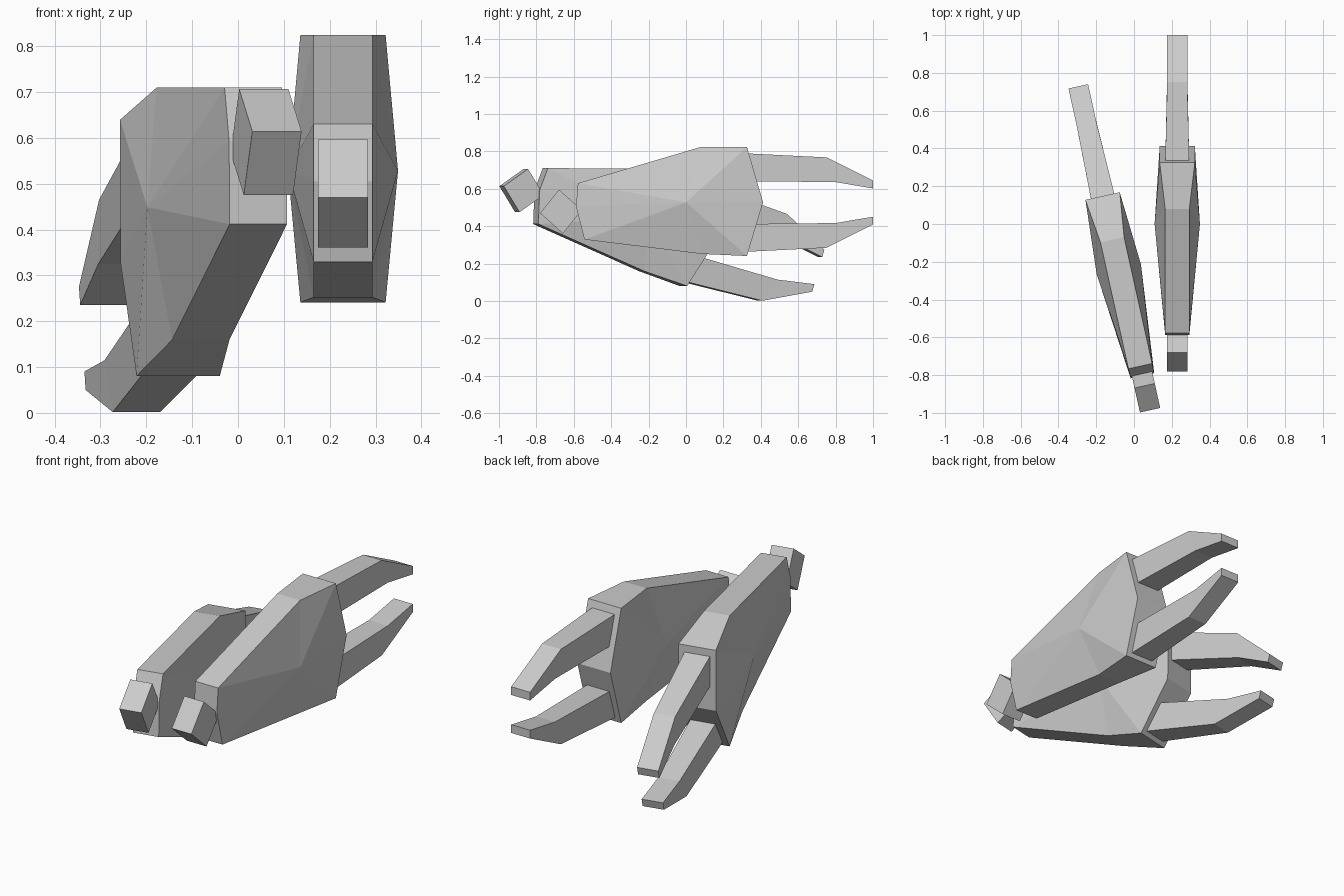
import bpy, bmesh
from math import radians
from mathutils import Matrix, Vector

if "Cube" in bpy.data.objects:
    bpy.data.objects.remove(bpy.data.objects["Cube"])


def slab(name, profile, matrix, faces=None, bulge=None):
    """Symmetric solid from (y, z, half width) points; sides are a fan to the bulge or given faces."""
    bm = bmesh.new()
    sides = [[bm.verts.new((s * h, y, z)) for y, z, h in profile] for s in (-1, 1)]
    n = len(profile)
    for i in range(n):
        j = (i + 1) % n
        bm.faces.new((sides[0][i], sides[0][j], sides[1][j], sides[1][i]))
    for s, ring in zip((-1, 1), sides):
        if bulge:
            y, z, h = bulge
            centre = bm.verts.new((s * h, y, z))
            for i in range(n):
                bm.faces.new((ring[i], ring[(i + 1) % n], centre))
        else:
            for f in faces:
                bm.faces.new([ring[i] for i in f])
    bmesh.ops.recalc_face_normals(bm, faces=bm.faces)
    mesh = bpy.data.meshes.new(name)
    bm.to_mesh(mesh)
    bm.free()
    obj = bpy.data.objects.new(name, mesh)
    bpy.context.collection.objects.link(obj)
    obj.matrix_world = matrix
    return obj


N, W, F = 0.064, 0.093, 0.053   # narrow, wide and finger half widths

body = [(-0.578, 0.63, N), (0.08, 0.824, N), (0.326, 0.824, W), (0.412, 0.528, W),
        (0.326, 0.241, W), (0.085, 0.252, N), (-0.543, 0.329, N), (-0.588, 0.505, N)]
finger = [(0.31, 0.79, N), (0.752, 0.768, F), (1.0, 0.644, F),
          (1.0, 0.602, F), (0.80, 0.636, F), (0.31, 0.641, N)]
wrist = [(-0.78, 0.47, 0.055), (-0.679, 0.596, 0.055),
         (-0.557, 0.487, 0.055), (-0.658, 0.361, 0.055)]


def claw(prefix, matrix):
    # palm with bulging sides
    slab(prefix + "_palm", body, matrix, bulge=(0.0, 0.528, 0.12))
    # upper finger and its mirrored lower partner
    strip = [(0, 1, 4, 5), (1, 2, 3, 4)]
    slab(prefix + "_upper_finger", finger, matrix, strip)
    slab(prefix + "_lower_finger", [(y, 1.053 - z, h) for y, z, h in finger], matrix, strip)
    # tilted wrist block
    slab(prefix + "_wrist", wrist, matrix, [(0, 1, 2, 3)])


claw("right_claw", Matrix.Translation((0.229, 0, 0)))
claw("left_claw", Matrix.Translation((-0.048, -0.386, -0.058))
     @ Matrix.Rotation(radians(12.5), 4, 'Z') @ Matrix.Rotation(radians(-16.5), 4, 'X'))
